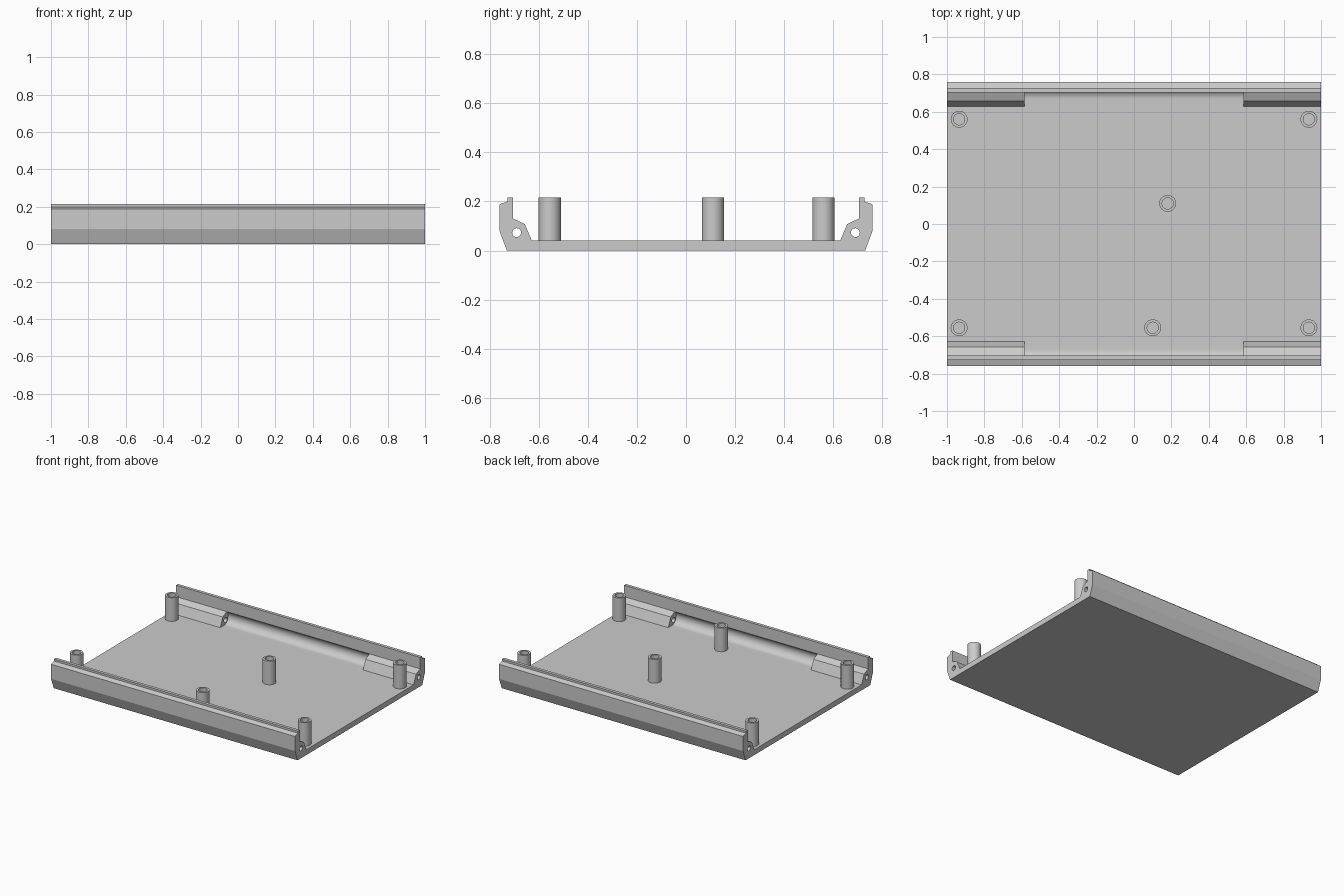
import bpy, bmesh, math
from mathutils import Vector, Matrix

cube = bpy.data.objects.get("Cube")
if cube:
    bpy.data.objects.remove(cube, do_unlink=True)

# Single grey plastic
GREY = (0.6, 0.6, 0.6, 1.0)
plastic = bpy.data.materials.new("grey_plastic")
plastic.use_nodes = True
plastic.diffuse_color = GREY
plastic.node_tree.nodes["Principled BSDF"].inputs["Base Color"].default_value = GREY

FLOOR, LIP_Y, LIP_Z, TOP = 0.04, 0.704, 0.13, 0.215
BLOCK_X = 0.585


def add_object(name, bm):
    bmesh.ops.recalc_face_normals(bm, faces=bm.faces)
    mesh = bpy.data.meshes.new(name)
    bm.to_mesh(mesh)
    bm.free()
    mesh.materials.append(plastic)
    obj = bpy.data.objects.new(name, mesh)
    bpy.context.collection.objects.link(obj)
    return obj


def extrude_x(name, profile, half):
    """Extrude a (y, z) outline symmetrically along x."""
    bm = bmesh.new()
    face = bm.faces.new([bm.verts.new((-half, y, z)) for y, z in profile])
    new = bmesh.ops.extrude_face_region(bm, geom=[face])["geom"]
    verts = [v for v in new if isinstance(v, bmesh.types.BMVert)]
    bmesh.ops.translate(bm, verts=verts, vec=(2 * half, 0, 0))
    return add_object(name, bm)


def arc(cy, cz, r, start, end, n):
    steps = [math.radians(start + (end - start) * i / n) for i in range(n + 1)]
    return [(cy + r * math.cos(a), cz + r * math.sin(a)) for a in steps]


def make_active(obj):
    bpy.ops.object.select_all(action='DESELECT')
    obj.select_set(True)
    bpy.context.view_layer.objects.active = obj


def smooth(obj):
    make_active(obj)
    bpy.ops.object.shade_smooth_by_angle(angle=math.radians(20))


def cut(obj, cutter):
    mod = obj.modifiers.new("cut", 'BOOLEAN')
    mod.operation, mod.solver, mod.object = 'DIFFERENCE', 'EXACT', cutter
    make_active(obj)
    bpy.ops.object.modifier_apply(modifier=mod.name)
    bpy.data.objects.remove(cutter, do_unlink=True)


# Tray: floor, side walls and sloped screw rails as one extrusion
half_outline = [(0.73, 0), (0.76, 0.08), (0.76, 0.188), (0.727, 0.2),
                (0.727, TOP), (LIP_Y, TOP), (LIP_Y, LIP_Z),
                (0.657, 0.108), (0.628, FLOOR)]
outline = half_outline + [(-y, z) for y, z in reversed(half_outline)]
tray = extrude_x("tray", outline, 1.0)

# Round channel removes the rails between the end blocks; holes run lengthwise
cy = 0.67
r = ((LIP_Y - cy) ** 2 + (LIP_Z - FLOOR) ** 2) / (2 * (LIP_Z - FLOOR))
cz = FLOOR + r
lip_angle = math.degrees(math.atan2(LIP_Z - cz, LIP_Y - cy))
channel = [(0.6, FLOOR)] + arc(cy, cz, r, -90, lip_angle, 20) + [(0.6, LIP_Z)]
hole = arc(0.69, 0.073, 0.018, 0, 345, 23)
for side in (1, -1):
    cut(tray, extrude_x("channel_cutter", [(side * y, z) for y, z in channel], BLOCK_X))
    cut(tray, extrude_x("hole_cutter", [(side * y, z) for y, z in hole], 1.1))
smooth(tray)

# Hollow mounting posts
posts = {"post_back_right": (-0.935, 0.56), "post_back_left": (0.935, 0.56),
         "post_middle": (0.18, 0.11), "post_front_right": (-0.935, -0.555),
         "post_front_middle": (0.1, -0.555), "post_front_left": (0.935, -0.555)}
for name, (x, y) in posts.items():
    bm = bmesh.new()
    section = [(0.045, 0.03), (0.045, TOP), (0.03, TOP), (0.03, 0.03)]
    verts = [bm.verts.new((px, 0, pz)) for px, pz in section]
    edges = [bm.edges.new((verts[i], verts[(i + 1) % 4])) for i in range(4)]
    bmesh.ops.spin(bm, geom=verts + edges, cent=(0, 0, 0), axis=(0, 0, 1),
                   angle=math.tau, steps=32, use_merge=True)
    bmesh.ops.remove_doubles(bm, verts=bm.verts, dist=0.0001)
    bmesh.ops.translate(bm, verts=bm.verts, vec=(x, y, 0))
    smooth(add_object(name, bm))
